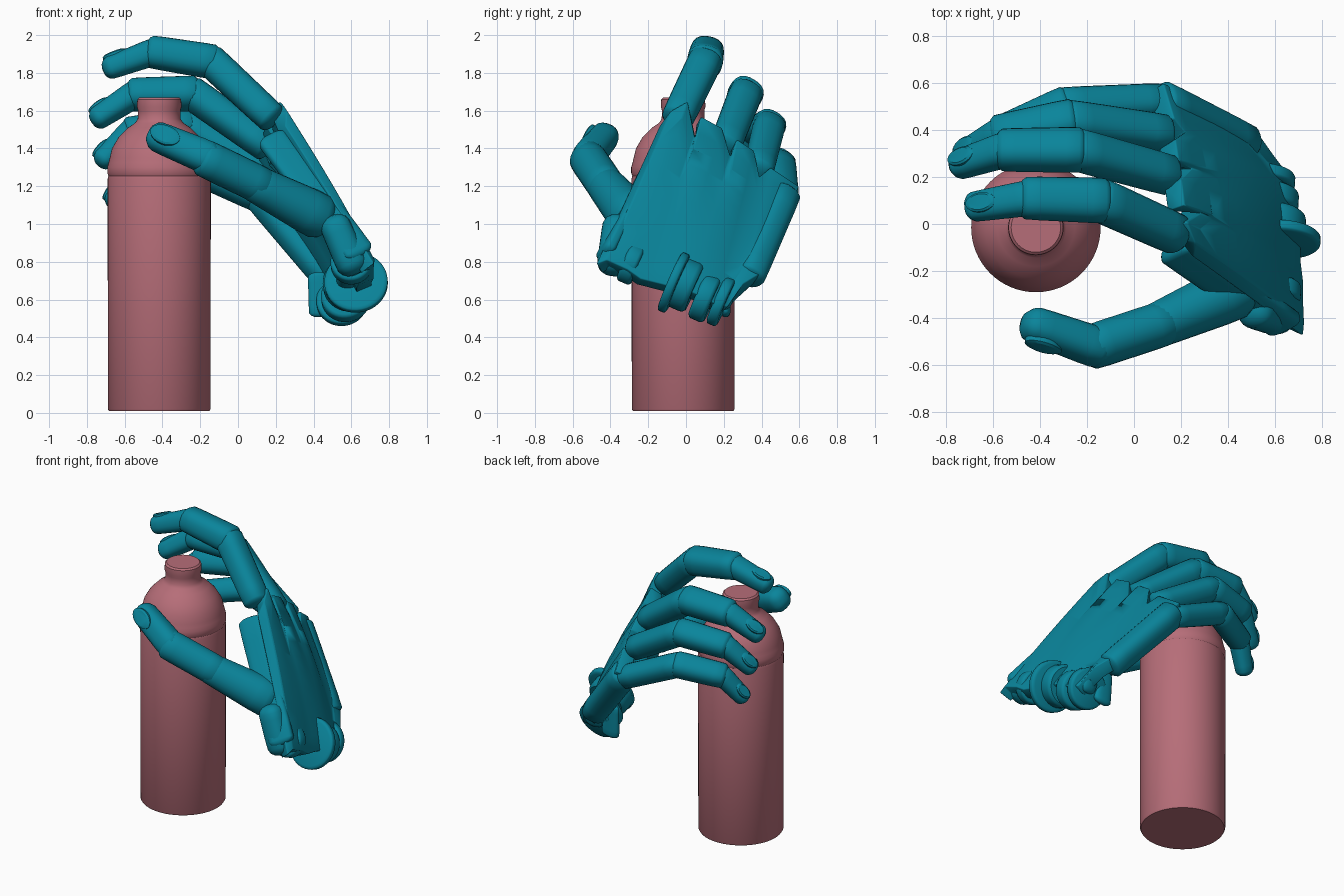
import bpy, bmesh, math
from mathutils import Vector as V

if "Cube" in bpy.data.objects:
    bpy.data.objects.remove(bpy.data.objects["Cube"])


def material(name, col):
    m = bpy.data.materials.new(name)
    m.diffuse_color = (*col, 1)
    m.use_nodes = True
    m.node_tree.nodes["Principled BSDF"].inputs["Base Color"].default_value = m.diffuse_color
    return m


TEAL = material("teal", (0.003, 0.235, 0.33))
ROSE = material("rose", (0.47, 0.155, 0.19))


def finish(name, verts, faces, mat, angle=40):
    me = bpy.data.meshes.new(name)
    me.from_pydata([tuple(v) for v in verts], [], faces)
    bm = bmesh.new()
    bm.from_mesh(me)
    if all(e.is_manifold for e in bm.edges):
        bmesh.ops.recalc_face_normals(bm, faces=bm.faces)
    bm.to_mesh(me)
    bm.free()
    o = bpy.data.objects.new(name, me)
    bpy.context.collection.objects.link(o)
    me.materials.append(mat)
    bpy.ops.object.select_all(action='DESELECT')
    o.select_set(True)
    bpy.context.view_layer.objects.active = o
    bpy.ops.object.shade_smooth_by_angle(angle=math.radians(angle))
    return o


def loft(name, rings, mat, angle=40):
    """Skin a list of equal-sized rings and cap both ends."""
    n = len(rings[0])
    verts = [v for r in rings for v in r]
    faces = [(k * n + i, k * n + (i + 1) % n, (k + 1) * n + (i + 1) % n, (k + 1) * n + i)
             for k in range(len(rings) - 1) for i in range(n)]
    faces += [tuple(range(n))[::-1], tuple(range(len(verts) - n, len(verts)))]
    return finish(name, verts, faces, mat, angle)


def frame(p0, p1, side):
    d = (p1 - p0).normalized()
    s = (side - d * side.dot(d)).normalized()
    return d, s, s.cross(d)


def segment(name, p0, p1, r0, r1, side, over=0.5, flat=0.95, power=2.5, n=24):
    """Tapered bone with a rounded-box section and domed ends."""
    p0, p1 = V(p0), V(p1)
    d, s, u = frame(p0, p1, side)
    stations = []
    for a in (80, 60, 35, 12):
        stations.append((p0 - d * r0 * over * math.sin(math.radians(a)), r0 * math.cos(math.radians(a)) ** 0.8))
    stations += [(p0.lerp(p1, t), r0 + (r1 - r0) * t) for t in (0.15, 0.5, 0.85)]
    for a in (12, 35, 60, 80):
        stations.append((p1 + d * r1 * over * math.sin(math.radians(a)), r1 * math.cos(math.radians(a)) ** 0.8))
    rings = []
    for c, r in stations:
        ring = []
        for i in range(n):
            a = 2 * math.pi * i / n
            ca, sa = math.cos(a), math.sin(a)
            k = (abs(ca) ** power + abs(sa) ** power) ** (-1 / power)
            ring.append(c + s * ca * k * r + u * sa * k * r * flat)
        rings.append(ring)
    return loft(name, rings, TEAL, 50)


def disc(name, c, axis, r, thick, n=40):
    c, axis = V(c), V(axis).normalized()
    s = axis.orthogonal().normalized()
    u = axis.cross(s)
    prof = [(-0.5, 0.88), (-0.4, 0.97), (-0.28, 1), (0.28, 1), (0.4, 0.97), (0.5, 0.88)]
    return loft(name, [[c + axis * t * thick + (s * math.cos(2 * math.pi * i / n) + u * math.sin(2 * math.pi * i / n)) * r * k
                        for i in range(n)] for t, k in prof], TEAL)


def nail(name, p0, p1, side, r):
    """Thin oval plate lying on the back of the fingertip."""
    p0, p1 = V(p0), V(p1)
    d, s, u = frame(p0, p1, side)
    c = p0.lerp(p1, 0.82) + u * r * 0.88
    rings = [[c + d * math.cos(a) * r * 1.0 * k + s * math.sin(a) * r * 0.62 * k + u * h
              for a in [2 * math.pi * i / 24 for i in range(24)]]
             for k, h in ((1, -0.03), (1, 0.006), (0.8, 0.013))]
    return loft(name, rings, TEAL, 30)


# Bottle
profile = [(0.266, 0.01), (0.272, 0.02), (0.273, 1.24), (0.269, 1.255), (0.275, 1.27), (0.275, 1.30),
           (0.268, 1.325), (0.262, 1.35), (0.25, 1.40), (0.215, 1.46), (0.165, 1.51), (0.128, 1.535),
           (0.114, 1.555), (0.112, 1.60), (0.118, 1.62), (0.116, 1.66), (0.105, 1.67)]
loft("bottle", [[V((-0.417 + r * math.cos(2 * math.pi * i / 64), -0.015 + r * math.sin(2 * math.pi * i / 64), z))
                 for i in range(64)] for r, z in profile], ROSE, 35)

# Fingers: knuckle, middle joint, end joint, tip, radius
ACROSS = V((-0.05, 0.85, -0.5))
fingers = {
    "index": [(0.17, -0.04, 1.57), (-0.14, 0.10, 1.86), (-0.45, 0.11, 1.91), (-0.67, 0.075, 1.83), 0.094],
    "middle": [(0.14, 0.21, 1.42), (-0.24, 0.315, 1.69), (-0.55, 0.315, 1.685), (-0.735, 0.255, 1.565), 0.092],
    "ring": [(0.12, 0.385, 1.29), (-0.27, 0.44, 1.52), (-0.57, 0.38, 1.485), (-0.71, 0.30, 1.345), 0.087],
    "little": [(0.10, 0.52, 1.14), (-0.29, 0.50, 1.32), (-0.55, 0.385, 1.27), (-0.655, 0.31, 1.125), 0.082],
}
for name, (a, b, c, d, r) in fingers.items():
    side = ACROSS if name != "index" else V((0, 0.97, -0.2))
    segment(name + "_base_bone", a, b, r * 0.92, r * 0.97, side)
    segment(name + "_middle_bone", b, c, r * 1.02, r * 0.96, side)
    segment(name + "_tip_bone", c, d, r * 0.8, r * 0.68, side, over=0.75)
    nail(name + "_nail", c, d, side, r * 0.72)

# Thumb
TS = V((0, 0.4, 0.9))
segment("thumb_lower_bone", (0.41, -0.295, 1.05), (0.10, -0.43, 1.21), 0.125, 0.1, TS, 0.8, power=2.1)
segment("thumb_upper_bone", (0.12, -0.425, 1.205), (-0.17, -0.52, 1.345), 0.1, 0.1, TS, power=2.1)
segment("thumb_tip_bone", (-0.17, -0.52, 1.355), (-0.41, -0.435, 1.455), 0.088, 0.08, TS, 0.9)
nail("thumb_nail", (-0.17, -0.52, 1.355), (-0.42, -0.435, 1.46), TS, 0.085)

# Back of the hand: shell lofted from the pronged knuckle edge to the wrist edge
knuckles = [(0.25, -0.14, 1.52), (0.26, -0.08, 1.60), (0.225, 0.01, 1.65), (0.28, 0.045, 1.46), (0.215, 0.08, 1.57),
            (0.20, 0.19, 1.51), (0.245, 0.235, 1.36), (0.19, 0.27, 1.45), (0.175, 0.36, 1.39), (0.22, 0.39, 1.25),
            (0.17, 0.45, 1.30), (0.125, 0.60, 1.20)]
wrist = [(0.72, -0.475, 0.79), (0.725, -0.42, 0.81), (0.72, -0.31, 0.76), (0.72, -0.24, 0.71), (0.71, -0.16, 0.69),
         (0.71, -0.08, 0.67), (0.70, 0.0, 0.65), (0.69, 0.08, 0.62), (0.68, 0.15, 0.58), (0.65, 0.22, 0.56),
         (0.59, 0.30, 0.68), (0.52, 0.40, 0.74)]
OUT = V((0.85, 0.37, 0.37))
ROWS, COLS = 11, len(wrist)
pts = []
for j in range(ROWS):
    t = j / (ROWS - 1)
    for i in range(COLS):
        bulge = 0.035 * math.sin(math.pi * t) * math.sin(math.pi * i / (COLS - 1))
        pts.append(V(knuckles[i]).lerp(V(wrist[i]), t) + OUT * bulge)
quads = [(j * COLS + i, (j + 1) * COLS + i, (j + 1) * COLS + i + 1, j * COLS + i + 1)
         for j in range(ROWS - 1) for i in range(COLS - 1)]
shell = finish("hand_back", pts, quads, TEAL, 40)
mod = shell.modifiers.new("thickness", 'SOLIDIFY')
mod.thickness, mod.offset = 0.09, -1
mod = shell.modifiers.new("soft_edges", 'BEVEL')
mod.width, mod.segments, mod.limit_method = 0.01, 2, 'ANGLE'

# Side walls of the palm
segment("palm_edge_little", (0.12, 0.515, 1.15), (0.47, 0.34, 0.73), 0.09, 0.085, V((0.5, 0.5, 0.5)), 0.4)
segment("palm_edge_index", (0.19, -0.12, 1.44), (0.63, -0.42, 0.86), 0.085, 0.085, OUT, 0.5, 0.4, 4)

# Wrist hinge discs and lugs
HINGE = V((0.05, 0.92, -0.4))
disc("wrist_disc", (0.625, -0.065, 0.69), HINGE, 0.168, 0.05)
disc("wrist_disc_inner", (0.59, -0.01, 0.68), HINGE, 0.14, 0.12)
disc("wrist_lug_outer", (0.55, 0.185, 0.59), HINGE, 0.135, 0.06)
disc("wrist_lug_middle", (0.57, 0.10, 0.61), HINGE, 0.13, 0.09)
disc("wrist_lug_inner", (0.60, -0.29, 0.79), HINGE, 0.11, 0.08)
segment("wrist_lug_thumb", (0.52, -0.36, 0.98), (0.60, -0.38, 0.80), 0.085, 0.09, HINGE, 0.8)
segment("wrist_bar", (0.56, 0.22, 0.60), (0.60, -0.36, 0.82), 0.06, 0.06, V((1, 0, 0)))
segment("palm_fin", (0.44, 0.21, 0.54), (0.42, 0.22, 0.72), 0.065, 0.05, V((1, 0, 0)), 0.5, 0.4)
